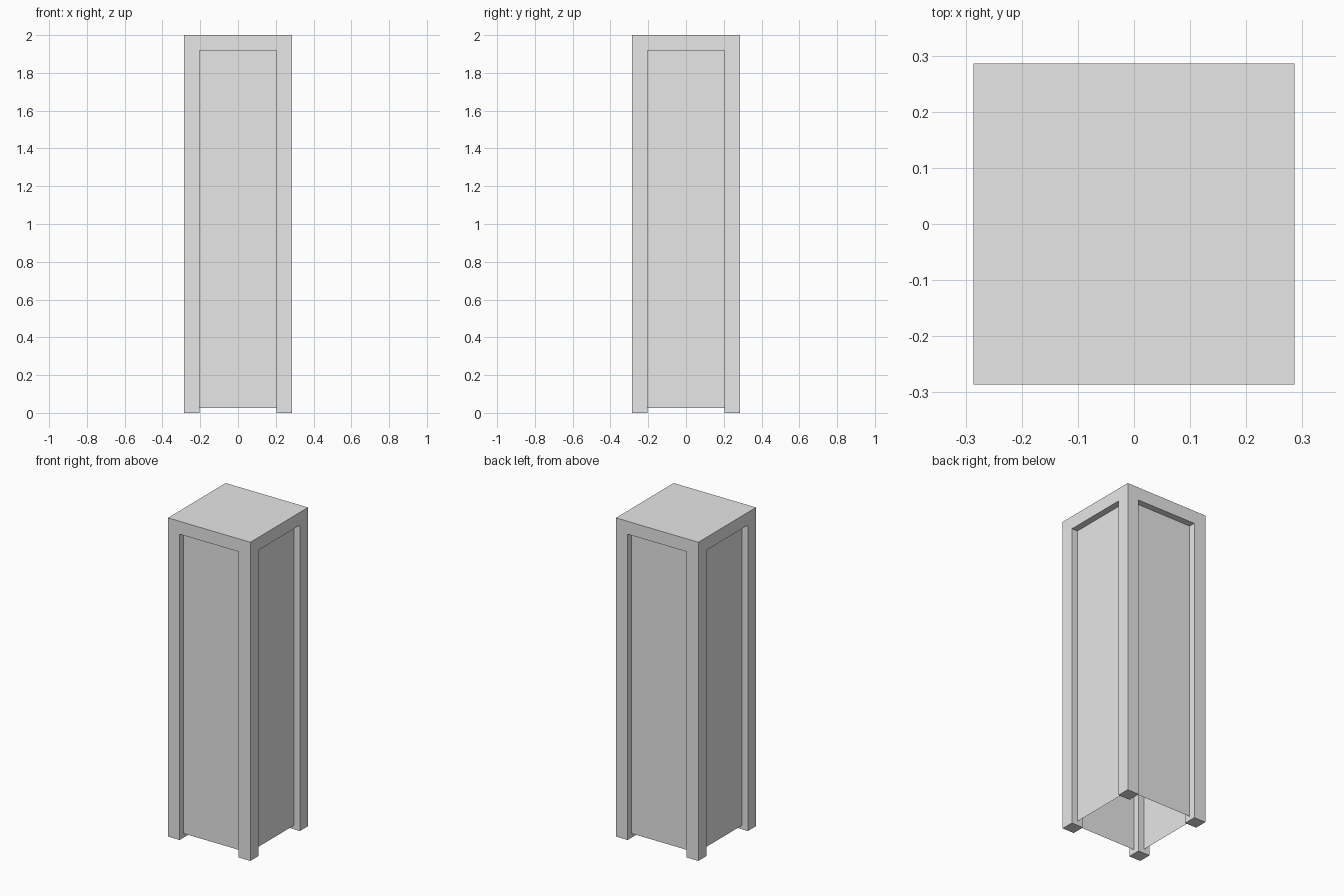
import bpy
from math import pi, sin, cos

if "Cube" in bpy.data.objects:
    bpy.data.objects.remove(bpy.data.objects["Cube"], do_unlink=True)

HEIGHT = 2.0
WIDTH = 0.572
POST = 0.081                    # post and top rail thickness
GAP = WIDTH - 2 * POST          # clear opening between posts
UNDERSIDE = HEIGHT - POST       # underside of the top slab
PANEL_BOTTOM = 0.025

grey = bpy.data.materials.new("light_grey")
grey.use_nodes = True
grey.diffuse_color = (0.8, 0.8, 0.8, 1)
grey.node_tree.nodes["Principled BSDF"].inputs["Base Color"].default_value = (0.8, 0.8, 0.8, 1)


def box(name, size, bottom):
    """Box centred on the vertical axis, standing on the given height."""
    bpy.ops.mesh.primitive_cube_add(size=1, location=(0, 0, bottom + size[2] / 2))
    ob = bpy.context.object
    ob.name = name
    ob.scale = size
    bpy.ops.object.transform_apply(location=True, rotation=True, scale=True)
    return ob


# Frame: four posts and a top slab, left after cutting two crossed passages
frame = box("frame", (WIDTH, WIDTH, HEIGHT), 0)
frame.data.materials.append(grey)
for size in ((1, GAP), (GAP, 1)):
    cutter = box("passage_cutter", (*size, UNDERSIDE + 0.1), -0.1)
    cutter.hide_render = True
    mod = frame.modifiers.new("passage", 'BOOLEAN')
    mod.operation = 'DIFFERENCE'
    mod.solver = 'EXACT'
    mod.object = cutter
    bpy.context.view_layer.objects.active = frame
    bpy.ops.object.modifier_apply(modifier=mod.name)
    bpy.data.objects.remove(cutter, do_unlink=True)

# Side panels: thin sheets set in the middle of the posts
reach = (WIDTH - POST) / 2
panel_height = UNDERSIDE - PANEL_BOTTOM
for i, side in enumerate(("front", "left", "back", "right")):
    turn = i * pi / 2
    bpy.ops.mesh.primitive_plane_add(
        size=1,
        location=(reach * sin(turn), -reach * cos(turn), PANEL_BOTTOM + panel_height / 2),
        rotation=(pi / 2, 0, turn))
    panel = bpy.context.object
    panel.name = side + "_panel"
    panel.scale = (GAP, panel_height, 1)
    panel.data.materials.append(grey)
